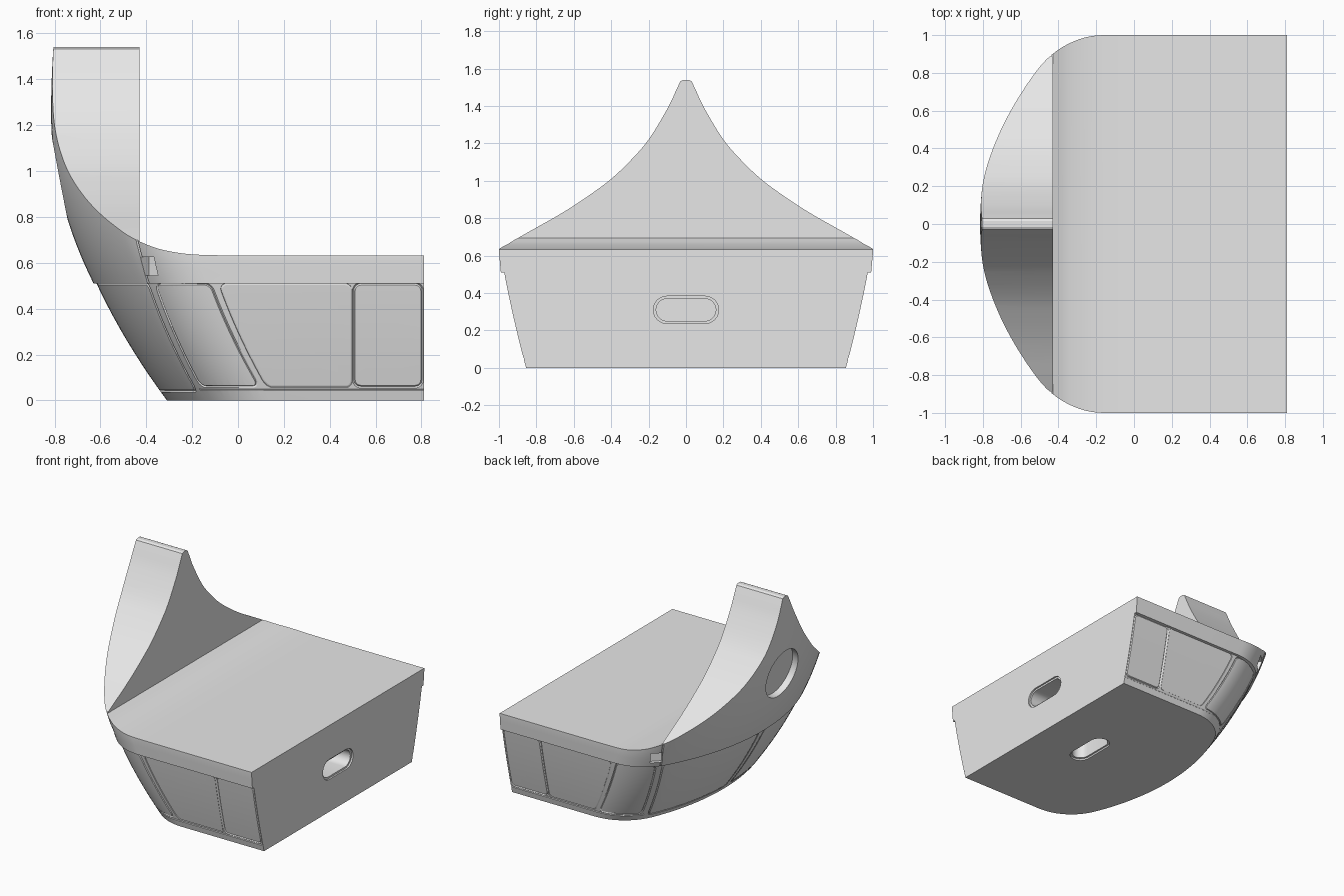
import bpy, bmesh, math
from mathutils import Vector, Matrix

cube = bpy.data.objects.get("Cube")
if cube:
    bpy.data.objects.remove(cube, do_unlink=True)

grey = bpy.data.materials.new("plain_grey")
grey.use_nodes = True
grey.diffuse_color = (0.8, 0.8, 0.8, 1)
grey.node_tree.nodes["Principled BSDF"].inputs["Base Color"].default_value = (0.8, 0.8, 0.8, 1)

BACK = 0.81      # flat end
NOSE_R = 1.65    # radius of the broad nose arc
CORNER_R = 0.35  # radius of the corners


# Nose position and half width of each shell at height z
def lower_shell(z):
    return -0.31 - 0.74 * z + 0.27 * z * z, 0.855 + 0.27 * z - 0.08 * z * z


def upper_shell(z):
    bend = 0.338 if z < 1.25 else 0.12
    return -0.815 + bend * (z - 1.25) ** 2, 0.99 + 0.01 * min(1, (z - 0.51) / 0.11)


def corner_centre(shell, z):
    nose, w = shell(z)
    run = math.sqrt((NOSE_R - CORNER_R) ** 2 - (w - CORNER_R) ** 2)
    return nose + NOSE_R - run, w - CORNER_R, run


# Point on a shell: s from -1 to 0 is straight side, 0 to 1 corner, 1 to 2 nose arc
def shell_point(shell, s, z, side=1):
    cx, cy, run = corner_centre(shell, z)
    turn = math.atan2(run, cy)
    if s <= 0:
        x, y = cx - s * (BACK - cx), cy + CORNER_R
    elif s <= 1:
        x = cx - CORNER_R * math.sin(turn * s)
        y = cy + CORNER_R * math.cos(turn * s)
    else:
        a = (math.pi / 2 - turn) * (2 - s)
        x = cx + run - NOSE_R * math.cos(a)
        y = NOSE_R * math.sin(a)
    return Vector((x, y * side, z))


def make_object(name, bm):
    bmesh.ops.recalc_face_normals(bm, faces=bm.faces)
    mesh = bpy.data.meshes.new(name)
    bm.to_mesh(mesh)
    bm.free()
    ob = bpy.data.objects.new(name, mesh)
    bpy.context.collection.objects.link(ob)
    mesh.materials.append(grey)
    return ob


# Solid lofted through the shell's outlines
def loft(name, shell, z0, z1, rows):
    steps = [-1, -0.66, -0.33] + [i / 12 for i in range(12)] + [1 + i / 24 for i in range(25)]
    bm = bmesh.new()
    rings = []
    for r in range(rows + 1):
        z = z0 + (z1 - z0) * r / rows
        pts = [shell_point(shell, s, z) for s in steps]
        pts += [shell_point(shell, s, z, -1) for s in reversed(steps[:-1])]
        rings.append([bm.verts.new(p) for p in pts])
    n = len(rings[0])
    for a, b in zip(rings, rings[1:]):
        for i in range(n):
            j = (i + 1) % n
            bm.faces.new((a[i], a[j], b[j], b[i]))
    bm.faces.new(rings[0])
    bm.faces.new(rings[-1])
    return make_object(name, bm)


# Flat outline extruded along one axis
def prism(name, pts, axis, lo, hi):
    def place(a, b, h):
        return {"x": (h, a, b), "y": (a, h, b), "z": (a, b, h)}[axis]
    bm = bmesh.new()
    ends = [[bm.verts.new(place(a, b, h)) for a, b in pts] for h in (lo, hi)]
    n = len(pts)
    for i in range(n):
        j = (i + 1) % n
        bm.faces.new((ends[0][i], ends[0][j], ends[1][j], ends[1][i]))
    for end in ends:
        bm.faces.new(end)
    return make_object(name, bm)


# Thin tube along a path, used to engrave panel lines
def tube(name, pts, closed, radius=0.006):
    cu = bpy.data.curves.new(name, "CURVE")
    cu.dimensions = "3D"
    cu.bevel_depth = radius
    cu.bevel_resolution = 0
    cu.use_fill_caps = True
    sp = cu.splines.new("POLY")
    sp.points.add(len(pts) - 1)
    for p, co in zip(sp.points, pts):
        p.co = (*co, 1)
    sp.use_cyclic_u = closed
    tmp = bpy.data.objects.new(name, cu)
    bpy.context.collection.objects.link(tmp)
    dg = bpy.context.evaluated_depsgraph_get()
    mesh = bpy.data.meshes.new_from_object(tmp.evaluated_get(dg))
    bpy.data.objects.remove(tmp, do_unlink=True)
    bm = bmesh.new()
    bm.from_mesh(mesh)
    bmesh.ops.remove_doubles(bm, verts=bm.verts, dist=1e-5)
    return make_object(name, bm)


# Cut a tool out of a body and drop the tool
def carve(body, tool):
    tool.hide_render = True
    mod = body.modifiers.new("cut", "BOOLEAN")
    mod.operation = "DIFFERENCE"
    mod.solver = "EXACT"
    mod.object = tool
    dg = bpy.context.evaluated_depsgraph_get()
    mesh = bpy.data.meshes.new_from_object(body.evaluated_get(dg))
    body.modifiers.clear()
    body.data = mesh
    bpy.data.objects.remove(tool, do_unlink=True)


def smooth_path(pts, steps=4):
    out = []
    for i in range(len(pts) - 1):
        p = [Vector(pts[max(0, min(len(pts) - 1, i + k))]) for k in (-1, 0, 1, 2)]
        for k in range(steps):
            t = k / steps
            out.append(0.5 * (2 * p[1] + (p[2] - p[0]) * t
                       + (2 * p[0] - 5 * p[1] + 4 * p[2] - p[3]) * t * t
                       + (3 * p[1] - p[0] - 3 * p[2] + p[3]) * t ** 3))
    return [tuple(v) for v in out] + [pts[-1]]


def rounded_box(w, h, r, cuts):
    arcs = []
    for k, (cx, cy) in enumerate([(w - r, h - r), (r, h - r), (r, r), (w - r, r)]):
        for i in range(7):
            a = math.pi / 2 * (k + i / 6)
            arcs.append(Vector((cx + r * math.cos(a), cy + r * math.sin(a))))
    out = []
    for i, p in enumerate(arcs):
        q = arcs[(i + 1) % len(arcs)]
        n = cuts if (q - p).length > r else 1
        out += [p.lerp(q, k / n) for k in range(n)]
    return out


# Lower hull with engraved panels
hull = loft("lower_hull", lower_shell, 0, 0.53, 10)


def at_x(x):
    def edge(z):
        cx = corner_centre(lower_shell, z)[0]
        return -(x - cx) / (BACK - cx)
    return edge


def at_s(s):
    return lambda z: s


panels = [(at_x(0.803), at_x(0.505), 0.30, 0.06), (at_x(0.495), at_s(-0.03), 0.47, 0.06),
          (at_s(0.03), at_s(0.75), 0.28, 0.06), (at_s(0.88), at_s(1.96), 0.8, 0.04)]
for side in (1, -1):
    for start, end, width, low in panels:
        loop = []
        for p in rounded_box(width, 0.508 - low, 0.03, 24):
            z, t = low + p.y, p.x / width
            loop.append(shell_point(lower_shell, start(z) + (end(z) - start(z)) * t, z, side))
        carve(hull, tube("panel_groove", loop, True))
    skirt = [shell_point(lower_shell, -1.05 + 1.85 * i / 50, 0.048, side) for i in range(51)]
    carve(hull, tube("skirt_groove", skirt, False, 0.005))


# Rounded slots in the flat end and the underside
def slot(half_length, r, centre):
    pts = []
    for i in range(26):
        a = math.pi * (i if i < 13 else i - 1) / 12 - math.pi / 2
        shift = half_length - r if i < 13 else r - half_length
        pts.append((shift + r * math.cos(a), centre + r * math.sin(a)))
    return pts


for length, r, depth in ((0.16, 0.06, 0.25), (0.175, 0.073, 0.012)):
    carve(hull, prism("end_slot", slot(length, r, 0.31), "x", BACK - depth, 1))
    turned = [(b, a) for a, b in slot(length, r, 0.40)]
    carve(hull, prism("base_slot", turned, "z", -0.2, min(depth, 0.2)))

# Upper rim and tall pointed prow
rim = loft("rim_and_prow", upper_shell, 0.51, 1.6, 32)
deck = smooth_path([(-0.43, 0.693), (-0.35, 0.662), (-0.25, 0.642), (-0.15, 0.634), (0, 0.632)])
carve(rim, prism("deck_cut", deck + [(1, 0.632), (1, 2), (-0.43, 2)], "y", -1.3, 1.3))
half = smooth_path([(0.03, 1.532), (0.05, 1.49), (0.1, 1.385), (0.2, 1.22), (0.3, 1.105),
                    (0.4, 1.01), (0.5, 0.935), (0.6, 0.867), (0.7, 0.806), (0.8, 0.75),
                    (0.9, 0.693), (1, 0.635), (1.1, 0.58)])
crest = [(-y, z) for y, z in reversed(half)] + [(-0.015, 1.54), (0.015, 1.54)] + half
carve(rim, prism("prow_cut", crest + [(1.1, 2), (-1.1, 2)], "x", -1.2, -0.425))

# Seams and small square sockets beside the prow
for side in (1, -1):
    seam = [shell_point(upper_shell, 0.88 - 0.12 * i / 8, 0.5 + 0.22 * i / 8, side) for i in range(9)]
    carve(rim, tube("seam_groove", seam, False))
    p = shell_point(upper_shell, 0.74, 0.585, side)
    bm = bmesh.new()
    bmesh.ops.create_cube(bm, size=0.08)
    bm.transform(Matrix.Translation(p) @ Matrix.Rotation(side * math.radians(45), 4, "Z"))
    carve(rim, make_object("socket", bm))

# Round recess on the front of the prow
normal = Vector((-1, 0, -0.2)).normalized()
bm = bmesh.new()
bmesh.ops.create_cone(bm, cap_ends=True, segments=64, radius1=0.18, radius2=0.18, depth=0.2)
bm.transform(Matrix.Translation(Vector((-0.788, 0, 0.965)) + normal * 0.045)
             @ normal.to_track_quat("Z", "Y").to_matrix().to_4x4())
carve(rim, make_object("round_recess", bm))

# Smooth shading with crisp edges
for ob in (hull, rim):
    bpy.ops.object.select_all(action="DESELECT")
    ob.select_set(True)
    bpy.context.view_layer.objects.active = ob
    bpy.ops.object.shade_smooth_by_angle(angle=math.radians(25))
